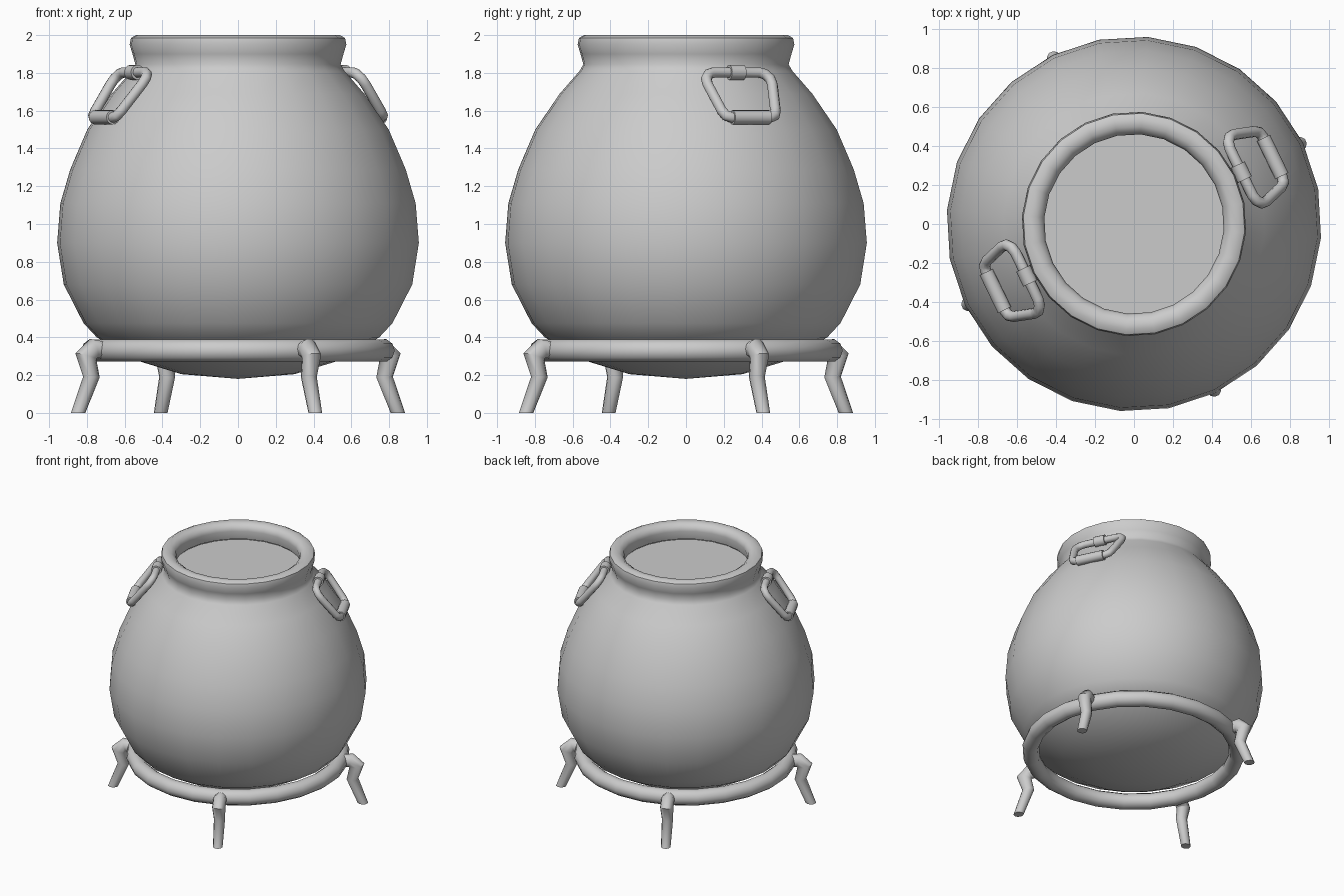
import bpy, bmesh, math
from mathutils import Vector, Matrix

if "Cube" in bpy.data.objects:
    bpy.data.objects.remove(bpy.data.objects["Cube"])

TURN = math.radians(25.8)   # the whole model is turned about z


def finish(bm, name, angle):
    bmesh.ops.recalc_face_normals(bm, faces=bm.faces)
    me = bpy.data.meshes.new(name)
    bm.to_mesh(me)
    bm.free()
    ob = bpy.data.objects.new(name, me)
    ob.rotation_euler.z = angle
    bpy.context.collection.objects.link(ob)
    return ob


def lathe(name, profile, closed=False, n=24):
    bm = bmesh.new()
    vs = [bm.verts.new((r, 0, z)) for r, z in profile]
    es = [bm.edges.new(p) for p in zip(vs, vs[1:])]
    if closed:
        es.append(bm.edges.new((vs[-1], vs[0])))
    bmesh.ops.spin(bm, geom=vs + es, cent=(0, 0, 0), axis=(0, 0, 1),
                   angle=math.tau, steps=n, use_duplicate=False)
    bmesh.ops.remove_doubles(bm, verts=bm.verts, dist=1e-4)
    return finish(bm, name, TURN)


def tube(name, points, radii, normal, angle, closed=False, sides=10, end=None):
    """Sweep a circle along a path lying in the plane with the given normal."""
    pts = [Vector(p) for p in points]
    n = len(pts)
    nrm = Vector(normal).normalized()
    bm = bmesh.new()
    rings = []
    for i, p in enumerate(pts):
        a = (p - pts[i - 1]).normalized() if closed or i > 0 else None
        b = (pts[(i + 1) % n] - p).normalized() if closed or i < n - 1 else None
        a, b = a or b, b or a
        t = (a + b).normalized()
        if end and i == n - 1:
            t = Vector(end)
        side = nrm.cross(t).normalized() / max(0.75, t.dot(a))
        rings.append([bm.verts.new(p + radii[i] * (math.cos(k * math.tau / sides) * nrm
                                                   + math.sin(k * math.tau / sides) * side))
                      for k in range(sides)])
    pairs = list(zip(rings, rings[1:]))
    if closed:
        pairs.append((rings[-1], rings[0]))
    else:
        bm.faces.new(rings[0])
        bm.faces.new(rings[-1])
    for p, q in pairs:
        for k in range(sides):
            m = (k + 1) % sides
            bm.faces.new((p[k], p[m], q[m], q[k]))
    return finish(bm, name, angle)


# Pot body with rolled rim
lathe("pot", [(0, .18), (.3, .205), (.53, .275), (.75, .4), (.82, .475), (.925, .68),
              (.96, .9), (.943, 1.11), (.89, 1.29), (.8, 1.5), (.67, 1.69), (.565, 1.81),
              (.545, 1.845), (.56, 1.9), (.575, 1.95), (.568, 1.985), (.54, 2.0),
              (.5, 1.995), (.47, 1.975), (.46, 1.94), (.475, 1.87)])

# Flat surface filling the mouth
lathe("contents", [(0, 1.865), (.48, 1.865)])

# Stand ring
lathe("stand_ring", [(.77 + .062 * math.cos(k * math.tau / 10),
                      .33 + .062 * math.sin(k * math.tau / 10)) for k in range(10)], closed=True)

# Four bent legs
for i in range(4):
    tube(f"leg_{i + 1}",
         [(.77, 0, .33), (.85, 0, .34), (.895, 0, .3), (.862, 0, .19), (.94, 0, 0)],
         [.045, .05, .05, .042, .036], (0, 1, 0), TURN + i * math.pi / 2, end=(0, 0, -1))


# Two carrying handles resting on the shoulder
def on_shoulder(t, s):
    return (.61 + .178 * s, t, 1.803 - .238 * s)


half = [(.13, 0), (.165, .04), (.188, .14), (.19, .27), (.158, .85), (.143, .96), (.115, 1)]
loop = half + [(-t, s) for t, s in reversed(half)]
slope = (.238, 0, .178)
for i in range(2):
    ang = TURN + i * math.pi
    tube(f"handle_{i + 1}", [on_shoulder(*p) for p in loop], [.028] * len(loop),
         slope, ang, closed=True)
    for part, w, s, r in (("grip", .108, 1, .038), ("clip", .042, 0, .04)):
        tube(f"handle_{part}_{i + 1}", [on_shoulder(-w, s), on_shoulder(w, s)],
             [r, r], slope, ang, sides=12)

# Smooth shading with crisp ends
bpy.ops.object.select_all(action='SELECT')
bpy.context.view_layer.objects.active = bpy.data.objects["pot"]
bpy.ops.object.shade_smooth_by_angle(angle=math.radians(50))
